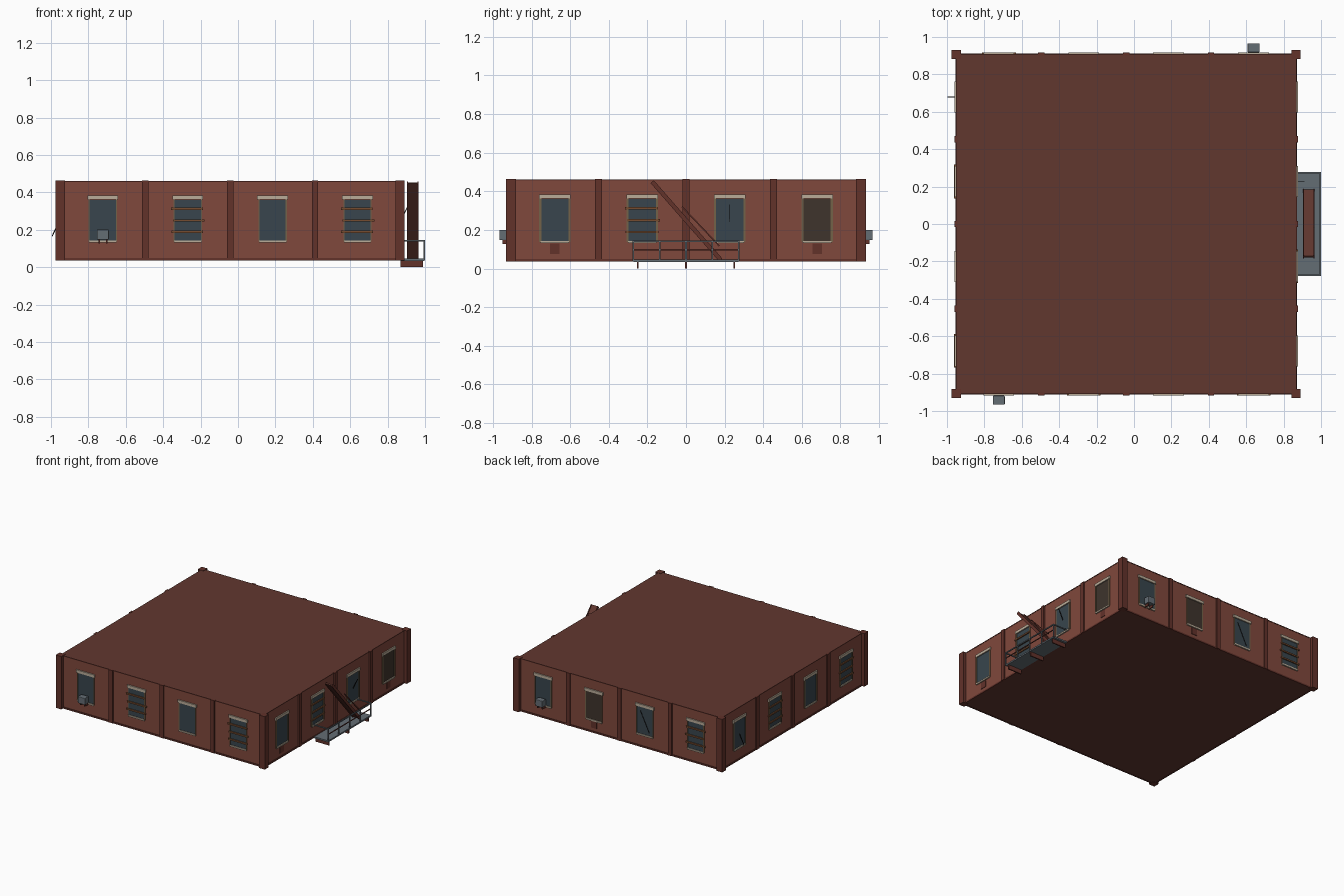
import bpy
from math import atan2, hypot, radians
from mathutils import Vector

cube = bpy.data.objects.get("Cube")
if cube:
    bpy.data.objects.remove(cube, do_unlink=True)


def material(name, r, g, b):
    """Flat material from an sRGB colour."""
    lin = [((c / 255 + 0.055) / 1.055) ** 2.4 for c in (r, g, b)] + [1]
    m = bpy.data.materials.new(name)
    m.use_nodes = True
    m.diffuse_color = lin
    m.node_tree.nodes["Principled BSDF"].inputs["Base Color"].default_value = lin
    return m


BRICK = material("brick", 128, 72, 60)
DARK = material("dark brick", 98, 50, 42)
ROOF = material("roof brown", 97, 55, 47)
STONE = material("pale stone", 186, 172, 152)
FRAME = material("weathered frame", 116, 98, 72)
GLASS = material("dark glass", 56, 69, 77)
WOOD = material("plank wood", 118, 76, 48)
PANEL = material("boarded panel", 62, 52, 44)
METAL = material("grey metal", 100, 109, 116)
BLACK = material("black iron", 24, 24, 26)


def box(name, centre, size, mat, rot=(0, 0, 0), bevel=0):
    bpy.ops.mesh.primitive_cube_add(size=1, location=centre, rotation=rot)
    ob = bpy.context.object
    ob.name = name
    ob.scale = size
    bpy.ops.object.transform_apply(location=False, rotation=False, scale=True)
    ob.data.materials.append(mat)
    if bevel:
        mod = ob.modifiers.new("soft edges", "BEVEL")
        mod.width = bevel
        mod.segments = 2
    return ob


# Building footprint
CX, HX, HY = -0.042, 0.908, 0.906
BOTTOM, TOP = 0.037, 0.464
MID = (BOTTOM + TOP) / 2

body = box("brick_walls", (CX, 0, MID), (2 * HX, 2 * HY, TOP - BOTTOM - 0.004), BRICK)
body.data.materials.append(ROOF)
for face in body.data.polygons:
    if abs(face.normal.z) > 0.5:
        face.material_index = 1

# Corner posts
for sx in (-1, 1):
    for sy in (-1, 1):
        box("corner_post", (CX + sx * HX, sy * HY, MID), (0.05, 0.05, TOP - BOTTOM), DARK)


class Wall:
    """Places boxes by distance along a wall, height and distance out of it."""

    def __init__(self, name, axis, sign):
        self.name, self.axis, self.sign = name, axis, sign
        self.half = HX if axis == "y" else HY

    def point(self, u, z, out):
        if self.axis == "y":
            return Vector((CX + u, self.sign * (HY + out), z))
        return Vector((CX + self.sign * (HX + out), u, z))

    def box(self, part, u, z, width, height, near, far, mat, bevel=0):
        depth = far - near
        size = (width, depth, height) if self.axis == "y" else (depth, width, height)
        return box(self.name + "_" + part, self.point(u, z, (near + far) / 2),
                   size, mat, bevel=bevel)


def window(wall, u, kind):
    pane = PANEL if "panel" in kind else GLASS
    wall.box("window_pane", u, 0.25, 0.14, 0.22, -0.005, 0.003, pane)
    edge = 0.011 if wall.axis == "x" else 0.006
    for s in (-1, 1):
        wall.box("window_jamb", u + s * (0.07 + edge / 2), 0.25, edge, 0.225,
                 -0.005, 0.007, FRAME)
    wall.box("window_lintel", u, 0.373, 0.165, 0.022, -0.005, 0.01, STONE)
    wall.box("window_sill", u, 0.138, 0.146, 0.012, -0.005, 0.01, STONE)

    if "planks" in kind:
        for z, shift in ((0.19, -0.002), (0.25, 0.006), (0.313, -0.004)):
            wall.box("window_plank", u + shift, z, 0.17, 0.012, 0.003, 0.012, WOOD)
    if "patch" in kind:
        wall.box("wall_patch", u, 0.102, 0.05, 0.054, -0.005, 0.004, DARK)
    if "rod" in kind:
        box(wall.name + "_loose_rod", wall.point(u, 0.248, 0.004),
            (0.005, 0.004, 0.184), BLACK, rot=(0, radians(26), 0))
    if "cooler" in kind:
        wall.box("cooling_unit", u, 0.174, 0.064, 0.054, 0.012, 0.06, METAL, bevel=0.004)
        for s in (-1, 1):
            wall.box("cooling_bracket", u + s * 0.02, 0.138, 0.008, 0.02, 0, 0.045, DARK)


# Four walls, windows listed from the low to the high coordinate
walls = (
    (Wall("front", "y", -1), ("cooler", "planks", "plain", "planks")),
    (Wall("back", "y", 1), ("planks", "rod", "panel patch", "cooler")),
    (Wall("right_side", "x", 1), ("patch", "planks", "rod", "panel patch")),
    (Wall("left_side", "x", -1), ("planks", "plain", "planks", "rod")),
)
for wall, kinds in walls:
    bay = wall.half / 2
    for i, kind in enumerate(kinds):
        window(wall, (i - 1.5) * bay, kind)
    for i in (-1, 0, 1):
        wall.box("pilaster", i * bay, MID, 0.034, TOP - BOTTOM - 0.002, -0.005, 0.01, DARK)
    wall.box("base_trim", 0, BOTTOM + 0.006, 2 * wall.half, 0.012, -0.005, 0.005, DARK)
    wall.box("top_trim", 0, TOP - 0.005, 2 * wall.half, 0.006, -0.005, 0.002, DARK)

# Fire escape landing with brackets underneath
X0, X1, HALF = 0.87, 0.997, 0.273
box("landing", ((X0 + X1) / 2, 0, 0.04), (X1 - X0, 2 * HALF, 0.012), METAL)
for y in (-0.25, 0, 0.25):
    box("landing_bracket", (0.93, y, 0.018), (0.12, 0.01, 0.036), DARK)

# Landing rails
for i in range(-2, 3):
    box("rail_post", (0.996, i * HALF / 2, 0.09), (0.008, 0.008, 0.105), METAL)
box("rail_top", (0.996, 0, 0.142), (0.008, 2 * HALF + 0.008, 0.008), METAL)
box("rail_middle", (0.996, 0, 0.098), (0.006, 2 * HALF, 0.006), DARK)
for s in (-1, 1):
    box("rail_end", (0.935, s * HALF, 0.142), (0.125, 0.008, 0.008), METAL)


def sloped(name, x, width, thick, start, end, mat):
    """Box running between two (y, z) points."""
    dy, dz = end[0] - start[0], end[1] - start[1]
    box(name, (x, (start[0] + end[0]) / 2, (start[1] + end[1]) / 2),
        (width, hypot(dy, dz), thick), mat, rot=(atan2(dz, dy), 0, 0))


# Stair flight with stringers and a handrail
HEAD, FOOT = (-0.175, 0.45), (0.18, 0.045)
sloped("stair_flight", 0.935, 0.054, 0.01, HEAD, FOOT, ROOF)
for x in (0.907, 0.963):
    sloped("stair_stringer", x, 0.006, 0.022, HEAD, FOOT, DARK)
sloped("stair_handrail", 0.963, 0.006, 0.007, (-0.02, 0.32), (0.172, 0.118), DARK)
